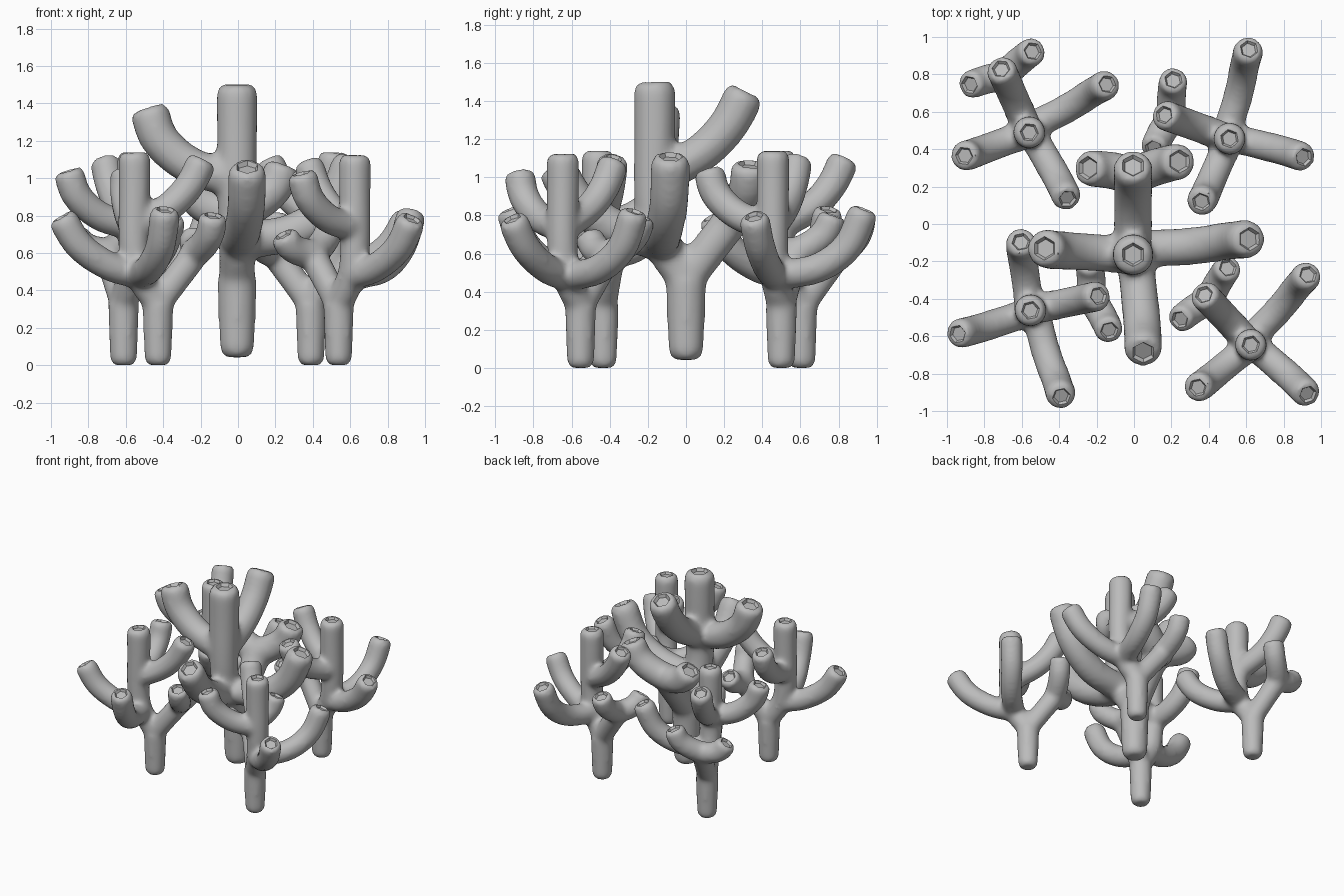
import bpy, bmesh, math
from mathutils import Vector, Matrix

if "Cube" in bpy.data.objects:
    bpy.data.objects.remove(bpy.data.objects["Cube"])

UP = Vector((0, 0, 1))
coral_mat = bpy.data.materials.new("coral_grey")
coral_mat.diffuse_color = (0.5, 0.5, 0.5, 1)
coral_mat.use_nodes = True
coral_mat.node_tree.nodes["Principled BSDF"].inputs["Base Color"].default_value = coral_mat.diffuse_color

# Branch paths of one coral: points, start radius, end radius, has an open tip
N1, N2 = (0, -.13, .62), (0, -.17, .95)
BRANCHES = [
    ([(0, 0, 0), (0, 0, .2), (0, 0, .46)], .092, .108, False),                                      # trunk
    ([(0, 0, .42), N1, (0, -.165, .78), N2, (0, -.165, 1.2), (0, -.165, 1.46)], .098, .113, True),  # upright stem
    ([N1, (.03, -.35, .68), (.05, -.56, .82), (.055, -.69, 1.02)], .10, .106, True),                # front arm
    ([N1, (.30, -.12, .67), (.51, -.09, .82), (.625, -.08, 1.07)], .10, .106, True),                # right arm
    ([N2, (-.24, -.15, 1.02), (-.41, -.14, 1.16), (-.475, -.13, 1.335)], .10, .108, True),          # left arm
    ([N2, (0, .07, 1.08), (0, .22, 1.23), (0, .315, 1.41)], .10, .108, True),                       # back arm
    ([(0, 0, .42), (0, .12, .58), (0, .22, .71), (0, .27, .80)], .095, .10, False),                 # rear fork
    ([(0, .26, .77), (.11, .30, .83), (.20, .325, .91), (.25, .335, 1.03)], .104, .10, True),       # fork right
    ([(0, .26, .77), (-.11, .285, .79), (-.19, .295, .83), (-.245, .30, .91)], .104, .10, True),    # fork left
]


def smooth_path(pts, steps=6):
    """Catmull-Rom curve through the points."""
    p = [Vector(q) for q in pts]
    p = [p[0] * 2 - p[1]] + p + [p[-1] * 2 - p[-2]]
    out = []
    for i in range(1, len(p) - 2):
        a, b, c, d = p[i - 1:i + 3]
        for s in range(steps):
            t = s / steps
            out.append(.5 * (2 * b + (c - a) * t + (2 * a - 5 * b + 4 * c - d) * t * t
                             + (3 * b - a - 3 * c + d) * t ** 3))
    out.append(p[-2])
    return out


def add_tube(bm, path, r0, r1, sides=16):
    """Closed tube with narrowed ends."""
    rings, n = [], len(path) - 1
    for i, c in enumerate(path):
        tan = (path[min(i + 1, n)] - path[max(i - 1, 0)]).normalized()
        rot = UP.rotation_difference(tan)
        r = r0 + (r1 - r0) * i / n
        if i in (0, n):
            r *= .72 if i == 0 else .82
        rings.append([bm.verts.new(c + rot @ Vector((r * math.cos(k * math.tau / sides),
                                                     r * math.sin(k * math.tau / sides), 0)))
                      for k in range(sides)])
    for a, b in zip(rings, rings[1:]):
        for k in range(sides):
            j = (k + 1) % sides
            bm.faces.new((a[k], a[j], b[j], b[k]))
    bm.faces.new(rings[0][::-1])
    bm.faces.new(rings[-1])


def make_object(name, bm):
    me = bpy.data.meshes.new(name)
    bm.to_mesh(me)
    bm.free()
    ob = bpy.data.objects.new(name, me)
    bpy.context.collection.objects.link(ob)
    return ob


# Raw branches and six-sided cutters for the shallow cupped tips
body, cups = bmesh.new(), bmesh.new()
for pts, r0, r1, tip in BRANCHES:
    path = smooth_path(pts)
    add_tube(body, path, r0, r1)
    if tip:
        d = (path[-1] - path[-3]).normalized()
        m = Matrix.Translation(path[-1] + d * .03) @ UP.rotation_difference(d).to_matrix().to_4x4()
        bmesh.ops.create_cone(cups, cap_ends=True, segments=6, radius1=.05, radius2=.12,
                              depth=.11, matrix=m)
source = make_object("coral_source", body)
cutter = make_object("tip_cutter", cups)
source.data.materials.append(coral_mat)
cutter.data.materials.append(coral_mat)
cutter.hide_render = True

# Fuse the branches, soften the joints, hollow the tips
rm = source.modifiers.new("fuse", 'REMESH')
rm.mode = 'VOXEL'
rm.voxel_size = .02
sm = source.modifiers.new("soften", 'SMOOTH')
sm.factor = .5
sm.iterations = 15
bo = source.modifiers.new("hollow", 'BOOLEAN')
bo.operation = 'DIFFERENCE'
bo.solver = 'EXACT'
bo.object = cutter
bpy.context.view_layer.update()
dg = bpy.context.evaluated_depsgraph_get()
mesh = bpy.data.meshes.new_from_object(source.evaluated_get(dg))
mesh.name = "coral"
mesh.materials.clear()
mesh.materials.append(coral_mat)
for poly in mesh.polygons:
    poly.material_index = 0
bpy.data.objects.remove(source)
bpy.data.objects.remove(cutter)

# Place the corals: location, turn in degrees, scale
PLACES = {
    "centre_coral": ((-.005, 0, .042), 0, 1),
    "back_left_coral": ((-.612, .607, 0), 24, .78),
    "back_right_coral": ((.39, .50, 0), 70, .78),
    "front_right_coral": ((.538, -.553, 0), 43, .77),
    "front_left_coral": ((-.428, -.435, 0), -78, .78),
}
for name, (loc, turn, size) in PLACES.items():
    ob = bpy.data.objects.new(name, mesh)
    bpy.context.collection.objects.link(ob)
    ob.location = loc
    ob.rotation_euler.z = math.radians(turn)
    ob.scale = (size,) * 3

# Smooth shading with crisp tip rims
bpy.ops.object.select_all(action='DESELECT')
ob.select_set(True)
bpy.context.view_layer.objects.active = ob
bpy.ops.object.shade_smooth_by_angle(angle=math.radians(40))
